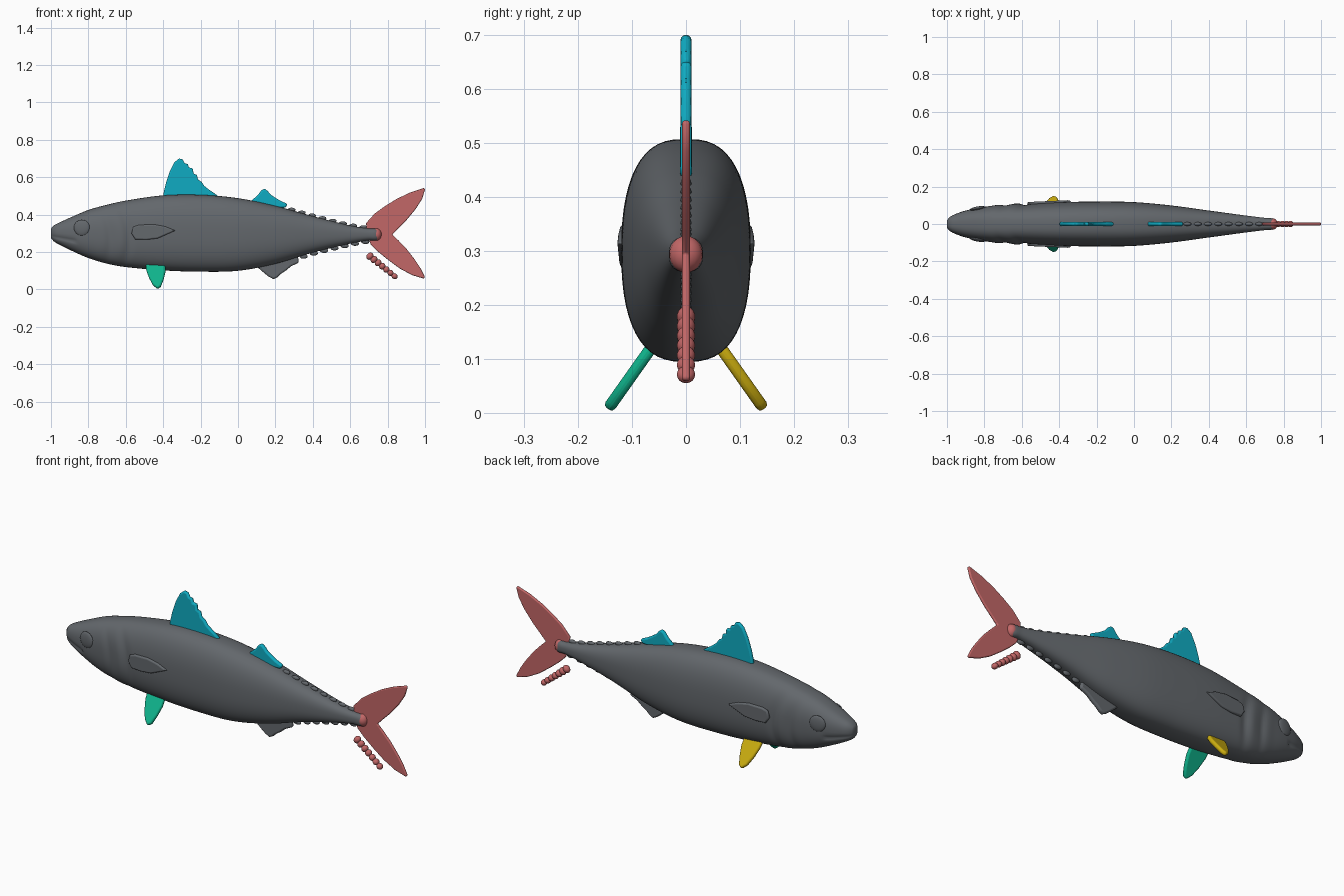
import bpy, bmesh, math
from mathutils import Vector, Matrix

if "Cube" in bpy.data.objects:
    bpy.data.objects.remove(bpy.data.objects["Cube"])


def material(name, rgb):
    m = bpy.data.materials.new(name)
    m.diffuse_color = (*rgb, 1)
    m.use_nodes = True
    m.node_tree.nodes["Principled BSDF"].inputs["Base Color"].default_value = m.diffuse_color
    return m


SLATE = material("slate", (0.125, 0.137, 0.150))
TEAL = material("teal", (0.005, 0.41, 0.54))
RED = material("red", (0.54, 0.135, 0.135))
GREEN = material("green", (0.005, 0.45, 0.26))
YELLOW = material("yellow", (0.60, 0.42, 0.005))


def finish(name, bm, mat=SLATE, angle=50):
    bmesh.ops.recalc_face_normals(bm, faces=bm.faces)
    me = bpy.data.meshes.new(name)
    bm.to_mesh(me)
    bm.free()
    ob = bpy.data.objects.new(name, me)
    bpy.context.collection.objects.link(ob)
    me.materials.append(mat)
    bpy.ops.object.select_all(action='DESELECT')
    ob.select_set(True)
    bpy.context.view_layer.objects.active = ob
    bpy.ops.object.shade_smooth_by_angle(angle=math.radians(angle))
    return ob


def smooth_lookup(rows, x):
    """Cubic interpolation of body stations."""
    i = max(k for k in range(len(rows) - 1) if rows[k][0] <= x + 1e-9)
    a, b = rows[i], rows[i + 1]
    p, q = rows[max(i - 1, 0)], rows[min(i + 2, len(rows) - 1)]
    h = b[0] - a[0]
    t = (x - a[0]) / h
    out = []
    for k in (1, 2, 3):
        m0 = (b[k] - p[k]) / (b[0] - p[0]) * h
        m1 = (q[k] - a[k]) / (q[0] - a[0]) * h
        out.append((2*t**3 - 3*t*t + 1) * a[k] + (t**3 - 2*t*t + t) * m0
                   + (3*t*t - 2*t**3) * b[k] + (t**3 - t*t) * m1)
    return out


# body stations: x, top, bottom, half width
STATIONS = [(-1, .325, .275, .02), (-.985, .342, .257, .038), (-.95, .36, .237, .055),
            (-.9, .383, .212, .072), (-.8, .425, .168, .092), (-.7, .453, .138, .101),
            (-.6, .475, .12, .105), (-.4, .503, .102, .116), (-.2, .506, .095, .12),
            (0, .488, .1, .117), (.2, .447, .137, .099), (.4, .392, .197, .072),
            (.6, .342, .245, .045), (.7, .326, .262, .033), (.74, .324, .262, .03),
            (.758, .312, .272, .02), (.765, .3, .286, .008)]


def gauss(v, s):
    return math.exp(-(v / s) ** 2)


# body with gill and mouth relief
SEG = 56
bm = bmesh.new()
xs = [-1, -.995, -.985, -.97] + [-.96 + .0125 * i for i in range(137)] + [.75, .758, .765]
rings = []
for x in xs:
    top, bot, w = smooth_lookup(STATIONS, x)
    ring = []
    for j in range(SEG):
        a = 2 * math.pi * j / SEG
        c, s = math.cos(a), math.sin(a)
        y = w * math.copysign(abs(c) ** .74, c)
        z = (top + bot) / 2 + (top - bot) / 2 * math.copysign(abs(s) ** .84, s)
        edge = -.595 - 1.6 * (z - .26) ** 2
        fade = gauss(z - .27, .16)
        y *= 1 + fade * (.06 * gauss(x - edge + .03, .03) - .06 * gauss(x - edge - .015, .02)
                         + .03 * gauss(x - edge + .13, .03) - .04 * gauss(x - edge + .09, .015))
        if x < -.86:
            y *= 1 - .1 * gauss(z - .285 + .2 * (x + 1), .009)
        ring.append(bm.verts.new((x, y, z)))
    rings.append(ring)
for r, q in zip(rings, rings[1:]):
    for j in range(SEG):
        bm.faces.new((r[j], r[(j+1) % SEG], q[(j+1) % SEG], q[j]))
bm.faces.new(rings[0])
bm.faces.new(rings[-1])
finish("body", bm)


def fin(name, pts, thick, mat=SLATE, origin=(0, 0, 0), v=(0, 0, 1)):
    """Rounded slab from an outline; u runs along x, v along the given axis."""
    o, u, v = Vector(origin), Vector((1, 0, 0)), Vector(v).normalized()
    n = u.cross(v)
    bm = bmesh.new()
    f, g = [[bm.verts.new(o + u * a + v * b + n * s * thick) for a, b in pts] for s in (-1, 1)]
    bm.faces.new(f)
    bm.faces.new(g)
    for i in range(len(pts)):
        k = (i + 1) % len(pts)
        bm.faces.new((f[i], f[k], g[k], g[i]))
    ob = finish(name, bm, mat)
    bev = ob.modifiers.new("round", 'BEVEL')
    bev.width, bev.segments = thick * .8, 3
    bev.limit_method, bev.angle_limit = 'ANGLE', math.radians(60)
    return ob


# dorsal, anal and tail fins
fin("front_dorsal_fin", [(-.40, .48), (-.398, .515), (-.385, .57), (-.365, .63), (-.34, .68),
    (-.315, .70), (-.295, .695), (-.285, .675), (-.268, .67), (-.262, .65), (-.242, .65),
    (-.238, .62), (-.22, .612), (-.214, .588), (-.195, .575), (-.18, .553), (-.15, .53),
    (-.11, .503), (-.11, .485)], .010, TEAL)
fin("rear_dorsal_fin", [(.07, .45), (.075, .478), (.105, .503), (.125, .53), (.142, .54),
    (.16, .525), (.175, .507), (.2, .49), (.225, .475), (.265, .457), (.255, .437),
    (.2, .435)], .011, TEAL)
fin("anal_fin", [(.10, .14), (.105, .118), (.14, .088), (.165, .068), (.19, .055), (.21, .065),
    (.228, .082), (.255, .1), (.285, .125), (.325, .143), (.32, .18), (.2, .17)], .011)
fin("tail_fin", [(.69, .29), (.685, .355), (.73, .405), (.785, .445), (.85, .485), (.92, .518),
    (.995, .543), (1, .535), (.985, .485), (.95, .43), (.9, .37), (.86, .33), (.825, .294),
    (.86, .26), (.9, .218), (.945, .16), (.975, .115), (1, .065), (.993, .058), (.93, .077),
    (.865, .112), (.8, .16), (.745, .205), (.71, .24)], .007, RED)

# paired pelvic and pectoral fins
for side, tag, mat in ((-1, "right", GREEN), (1, "left", YELLOW)):
    fin("pelvic_fin_" + tag, [(-.495, -.02), (-.49, .03), (-.475, .08), (-.455, .125),
        (-.43, .15), (-.412, .135), (-.398, .09), (-.388, .04), (-.39, -.02)],
        .011, mat, (0, side * .06, .127), (0, side * .58, -.82))
    pec = fin("pectoral_fin_" + tag, [(-.57, .30), (-.56, .335), (-.53, .345), (-.45, .348),
        (-.39, .337), (-.335, .315), (-.38, .295), (-.43, .273), (-.49, .266), (-.55, .268)], .009)
    pec.location.y = side * .134
    pec.rotation_euler.z = side * .045


def ellipsoid(bm, loc, radii, tilt=0, turn=0):
    m = (Matrix.Translation(loc) @ Matrix.Rotation(turn, 4, 'Z')
         @ Matrix.Rotation(tilt, 4, 'Y') @ Matrix.Diagonal((*radii, 1)))
    bmesh.ops.create_uvsphere(bm, u_segments=20, v_segments=12, radius=1, matrix=m)


# softly bulging eyes
for side, tag in ((-1, "right"), (1, "left")):
    bm = bmesh.new()
    ellipsoid(bm, (-.835, side * .083, .33), (.043, .011, .043), 0, side * .16)
    finish("eye_" + tag, bm)

# small finlets along the back and belly of the tail stalk
bm = bmesh.new()
for i in range(8):
    x = .285 + .055 * i
    top, bot, _ = smooth_lookup(STATIONS, x)
    ellipsoid(bm, (x, 0, top + .001), (.022, .010, .012), -.05)
    if i:
        ellipsoid(bm, (x + .01, 0, bot - .002), (.022, .010, .013), .05)
finish("finlets", bm)

# red tail root and the detached row of lumps under it
bm = bmesh.new()
ellipsoid(bm, (.74, 0, .294), (.028, .031, .034))
finish("tail_root", bm, RED)
bm = bmesh.new()
for i in range(7):
    t = i / 6
    ellipsoid(bm, (.705 + .132 * t, 0, .178 - .107 * t), (.017, .017, .021 - .006 * t), .7)
finish("lower_finlet_row", bm, RED)
